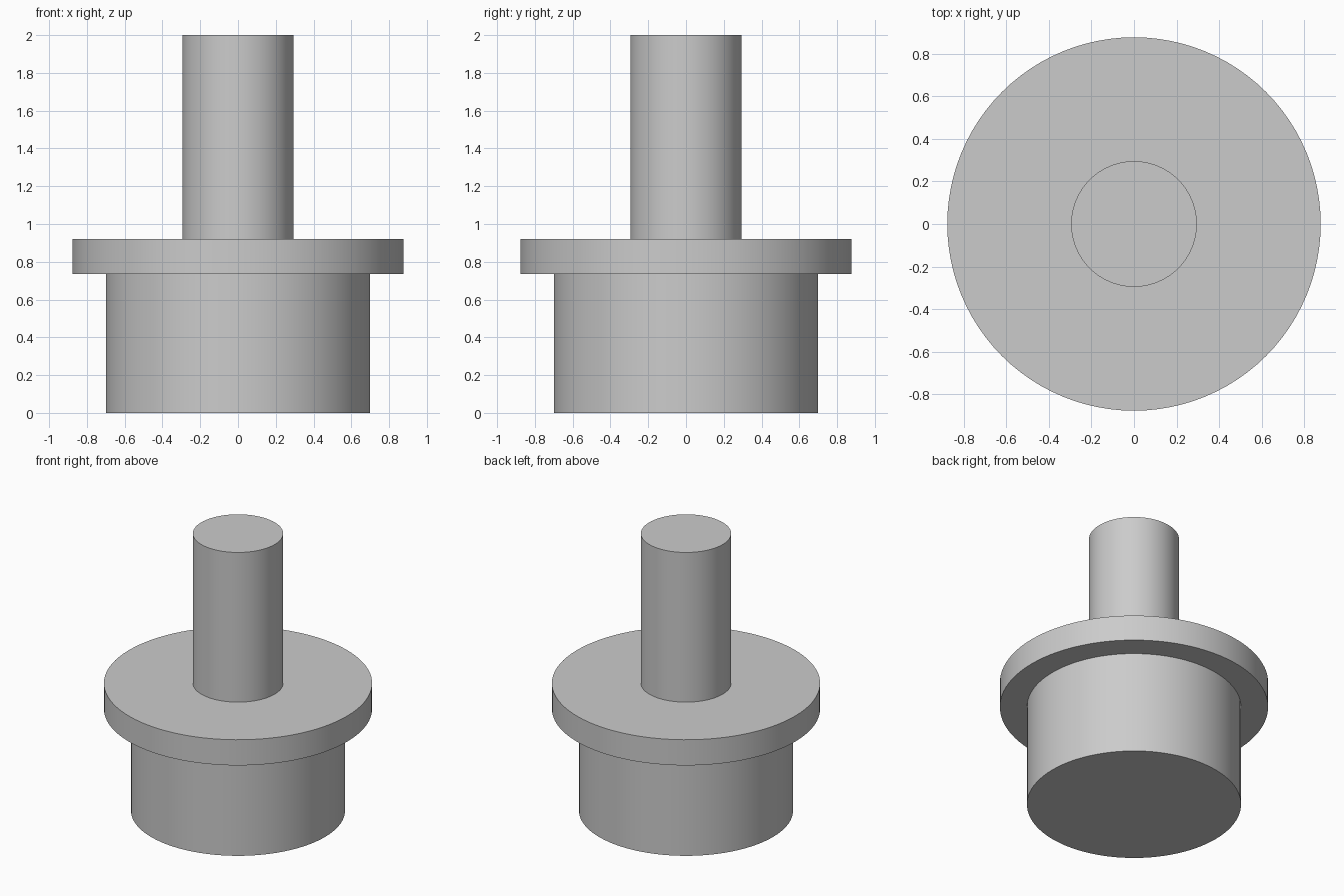
import bpy
import bmesh
from math import radians

cube = bpy.data.objects.get("Cube")
if cube:
    bpy.data.objects.remove(cube, do_unlink=True)

# Plain grey finish
grey = bpy.data.materials.new("light grey")
grey.use_nodes = True
colour = (0.6, 0.6, 0.6, 1)
grey.diffuse_color = colour
grey.node_tree.nodes["Principled BSDF"].inputs["Base Color"].default_value = colour

# Stepped half profile: wide base, flange and shaft (radius, height)
profile = [(0, 0), (0.70, 0), (0.70, 0.735), (0.877, 0.735), (0.877, 0.92),
           (0.295, 0.92), (0.295, 2), (0, 2)]

# Turn the profile into one closed solid
bm = bmesh.new()
points = [bm.verts.new((r, 0, z)) for r, z in profile]
edges = [bm.edges.new(pair) for pair in zip(points, points[1:])]
bmesh.ops.spin(bm, geom=points + edges, cent=(0, 0, 0), axis=(0, 0, 1),
               angle=radians(360), steps=96, use_merge=True)
bmesh.ops.remove_doubles(bm, verts=bm.verts, dist=0.0001)
bmesh.ops.recalc_face_normals(bm, faces=bm.faces)
mesh = bpy.data.meshes.new("flanged_shaft")
bm.to_mesh(mesh)
bm.free()
mesh.materials.append(grey)

body = bpy.data.objects.new("flanged_shaft", mesh)
bpy.context.collection.objects.link(body)

# Smooth walls with sharp rims
bpy.ops.object.select_all(action="DESELECT")
body.select_set(True)
bpy.context.view_layer.objects.active = body
bpy.ops.object.shade_smooth_by_angle(angle=radians(30))
